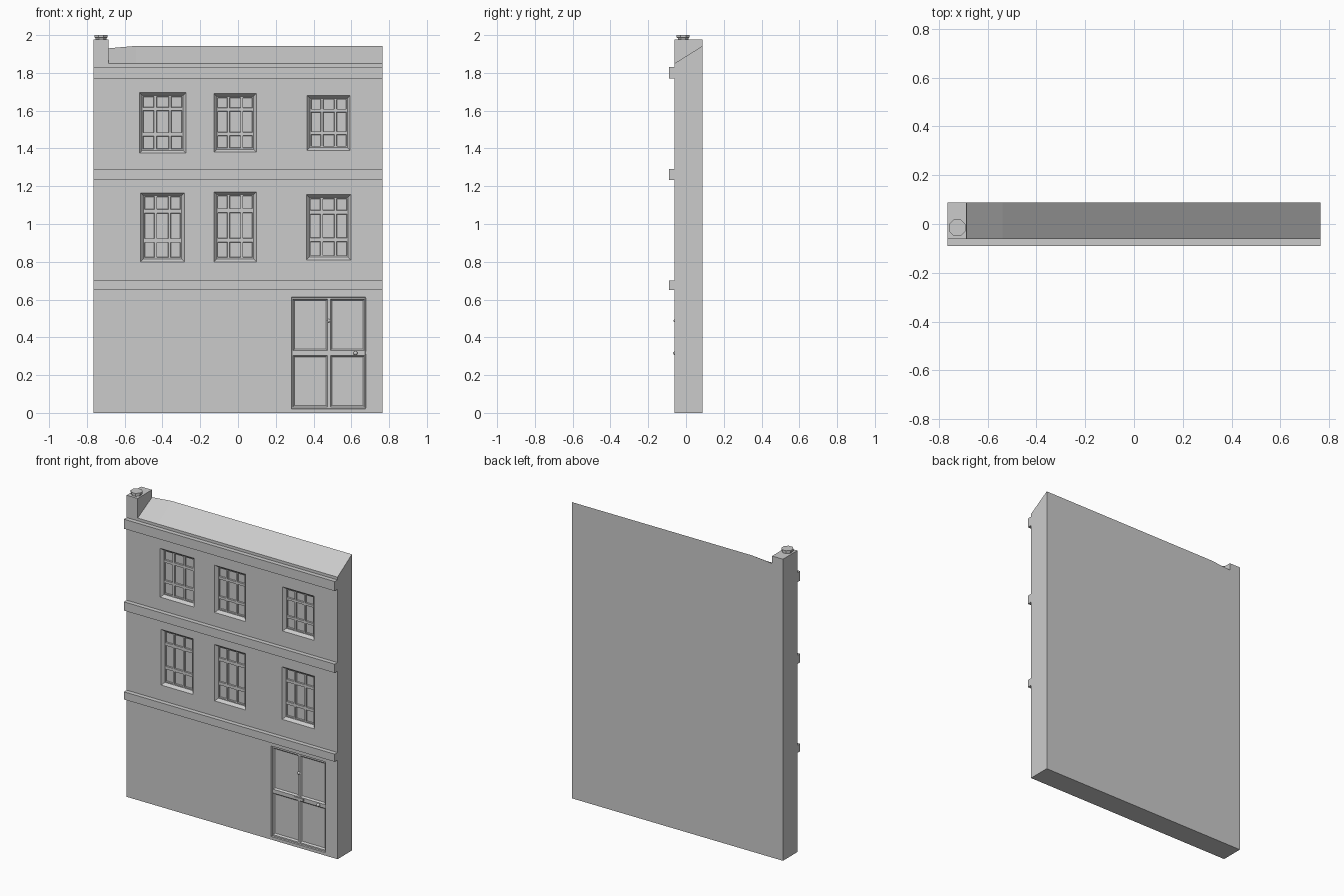
import bpy, bmesh, math
from mathutils import Matrix

if "Cube" in bpy.data.objects:
    bpy.data.objects.remove(bpy.data.objects["Cube"])

FRONT, BACK = -0.061, 0.088
HALF = 0.765


def finish(bm, name):
    bmesh.ops.recalc_face_normals(bm, faces=bm.faces)
    me = bpy.data.meshes.new(name)
    bm.to_mesh(me)
    bm.free()
    ob = bpy.data.objects.new(name, me)
    bpy.context.scene.collection.objects.link(ob)
    return ob


def loft(bm, rings):
    loops = [[bm.verts.new(p) for p in r] for r in rings]
    n = len(loops[0])
    for a, b in zip(loops, loops[1:]):
        for i in range(n):
            bm.faces.new((a[i], a[(i + 1) % n], b[(i + 1) % n], b[i]))
    bm.faces.new(loops[0])
    bm.faces.new(loops[-1])


def rect(x0, x1, z0, z1, y, s=0.0):
    return [(x0 + s, y, z0 + s), (x1 - s, y, z0 + s), (x1 - s, y, z1 - s), (x0 + s, y, z1 - s)]


def recess(bm, box, top, bottom, inset):
    """Tapered pocket: full size at depth 'top', shrunk by inset at 'bottom'."""
    y_out = top - 0.01
    out = -inset * 0.01 / (bottom - top)
    loft(bm, [rect(*box, y_out, out), rect(*box, bottom, inset)])


def box(name, x0, x1, y0, y1, z0, z1):
    bm = bmesh.new()
    loft(bm, [rect(x0, x1, z0, z1, y0), rect(x0, x1, z0, z1, y1)])
    return finish(bm, name)


def cut(target, bm, name):
    cutter = finish(bm, name)
    cutter.hide_render = True
    mod = target.modifiers.new(name, 'BOOLEAN')
    mod.operation, mod.solver, mod.object = 'DIFFERENCE', 'EXACT', cutter
    bpy.context.view_layer.objects.active = target
    bpy.ops.object.modifier_apply(modifier=name)
    bpy.data.objects.remove(cutter)


# Wall with sloping roof and chimney stack, lofted along x
bm = bmesh.new()
sections = [(-HALF, 1.978, 1.978), (-0.686, 1.978, 1.978), (-0.685, 1.85, 1.93),
            (-0.54, 1.85, 1.943), (HALF, 1.85, 1.943)]
loft(bm, [[(x, FRONT, 0), (x, BACK, 0), (x, BACK, zb), (x, FRONT, zf)] for x, zf, zb in sections])
wall = finish(bm, "house_wall")

# Window and door openings
windows = [(-0.522, -0.276, 1.375, 1.695), (-0.127, 0.097, 1.38, 1.69), (0.366, 0.594, 1.39, 1.68),
           (-0.515, -0.284, 0.80, 1.165), (-0.127, 0.097, 0.80, 1.17), (0.363, 0.597, 0.81, 1.155)]
outer, inner = bmesh.new(), bmesh.new()
for w in windows:
    recess(outer, w, FRONT, FRONT + 0.018, 0.015)
    x0, x1, z0, z1 = w[0] + 0.02, w[1] - 0.02, w[2] + 0.022, w[3] - 0.02
    W, H = x1 - x0, z1 - z0
    # Three by three panes, taller in the middle row
    for a, b in ((0, 0.28), (0.34, 0.66), (0.72, 1)):
        for c, d in ((0, 0.25), (0.31, 0.73), (0.79, 1)):
            recess(inner, (x0 + a * W, x0 + b * W, z0 + c * H, z0 + d * H),
                   FRONT + 0.018, FRONT + 0.026, 0.002)
recess(outer, (0.284, 0.676, 0.02, 0.614), FRONT, FRONT + 0.007, 0.003)
for a, b in ((0.292, 0.474), (0.489, 0.671)):
    for c, d in ((0.032, 0.305), (0.33, 0.602)):
        recess(inner, (a, b, c, d), FRONT + 0.007, FRONT + 0.017, 0.008)
cut(wall, outer, "opening_cutter")
cut(wall, inner, "panel_cutter")

# Projecting string courses
for i, (z0, z1) in enumerate(((0.65, 0.70), (1.233, 1.29), (1.77, 1.832))):
    box(f"ledge_{i + 1}", -HALF, HALF, -0.09, FRONT + 0.001, z0, z1)

# Eight-sided chimney pot with a wider rim
bm = bmesh.new()
rings = [(0.031, 1.97), (0.031, 1.985), (0.037, 1.987), (0.037, 2.0)]
loft(bm, [[(-0.725 + r * math.cos((k + 0.5) * math.pi / 4), -0.015 + r * math.sin((k + 0.5) * math.pi / 4), z)
           for k in range(8)] for r, z in rings])
finish(bm, "chimney_pot")

# Door furniture
for name, x, z, r in (("door_knob", 0.622, 0.316, 0.011), ("knocker_boss", 0.481, 0.488, 0.009)):
    bm = bmesh.new()
    bmesh.ops.create_uvsphere(bm, u_segments=12, v_segments=8, radius=r,
                              matrix=Matrix.Translation((x, FRONT + 0.004, z)))
    for f in bm.faces:
        f.smooth = True
    finish(bm, name)
box("letter_slot", 0.448, 0.515, FRONT + 0.001, FRONT + 0.009, 0.309, 0.326)
